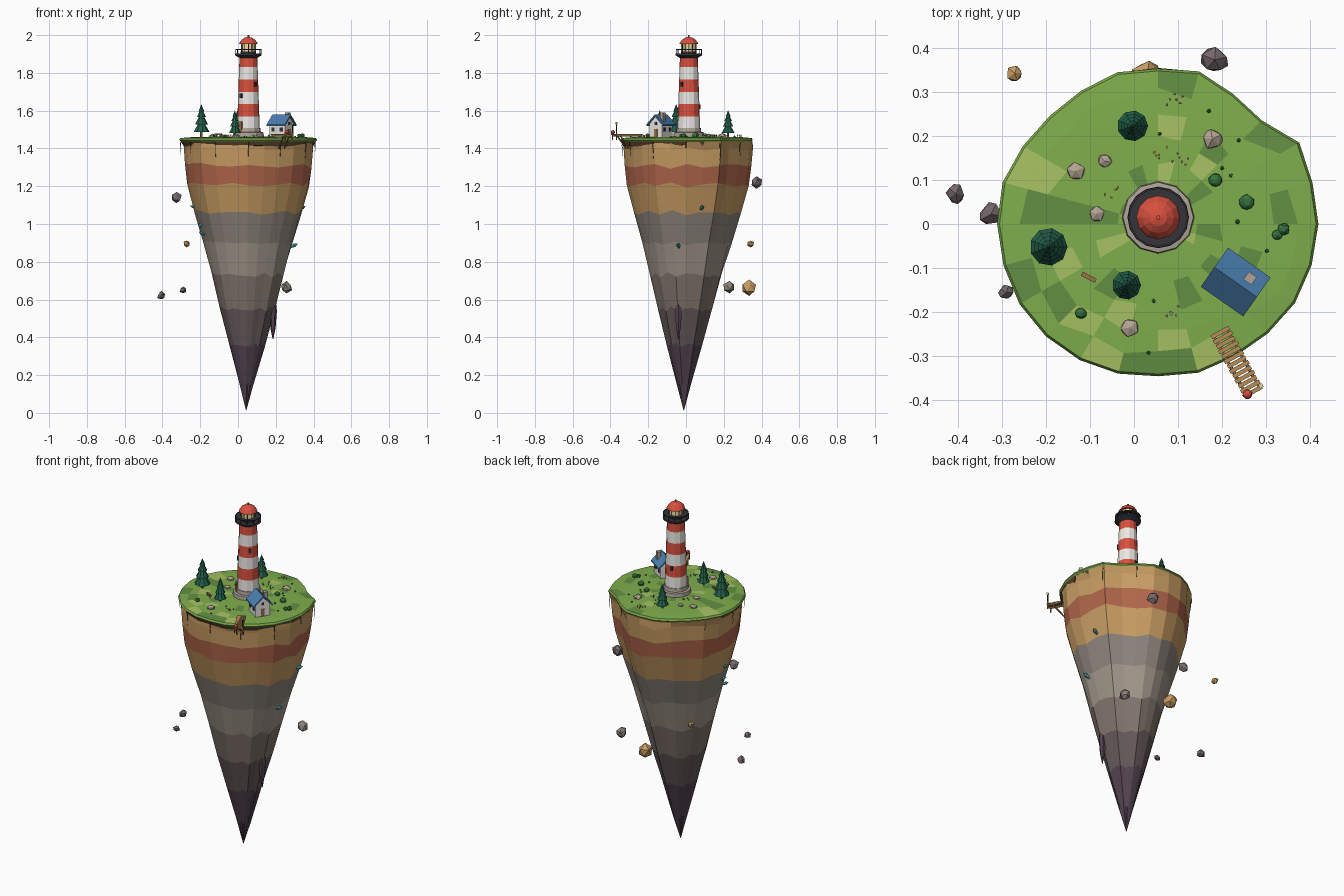
import bpy, bmesh, math, random
from mathutils import Vector, Matrix

if "Cube" in bpy.data.objects:
    bpy.data.objects.remove(bpy.data.objects["Cube"])
random.seed(4)
TAU = math.tau


def mat(name, hexa):
    m = bpy.data.materials.new(name)
    c = [int(hexa[i:i + 2], 16) / 255 for i in (0, 2, 4)]
    m.diffuse_color = [((v + .055) / 1.055) ** 2.4 if v > .04 else v / 12.9 for v in c] + [1]
    m.use_nodes = True
    m.node_tree.nodes["Principled BSDF"].inputs["Base Color"].default_value = m.diffuse_color
    return m


M = {n: mat(n, h) for n, h in dict(
    grass='7FAE4C', grass_light='A6C263', grass_dark='628F43', soil='5E4A32', tan='C79C62', rust='B0664A',
    grey='8E857C', pale='A1968A', taupe='82756D', umber='65585A', plum='52434F', red='D8503E', white='ECE9E4',
    stone='AFA498', dark='33343A', glass='F2DC9A', wood='9A7148', plank='B88C58', blue='4A7FB0', pine='24604A',
    bush='35743F', boulder='B5A594', dark_rock='75686A', teal='4FB3B5', root='4A3A2A', pink='E5A0B5',
    yellow='F0D860').items()}


def build(name, verts, faces, mats, idx=None, loc=(0, 0, 0), rot=0):
    me = bpy.data.meshes.new(name)
    me.from_pydata(verts, [], faces)
    for m in mats:
        me.materials.append(M[m])
    if idx:
        me.polygons.foreach_set('material_index', idx)
    bm = bmesh.new()
    bm.from_mesh(me)
    bmesh.ops.recalc_face_normals(bm, faces=bm.faces)
    bm.to_mesh(me)
    bm.free()
    ob = bpy.data.objects.new(name, me)
    ob.location, ob.rotation_euler.z = loc, rot
    bpy.context.collection.objects.link(ob)
    return ob


def loft(name, rings, mats, pick=None, loc=(0, 0, 0)):
    """Skin rings of points; pick(band, side) gives the material slot."""
    n = len(rings[0])
    verts = [p for r in rings for p in r]
    faces, idx = [], []
    for k in range(len(rings) - 1):
        for i in range(n):
            j = (i + 1) % n
            faces.append((k * n + i, k * n + j, k * n + n + j, k * n + n + i))
            idx.append(pick(k, i) if pick else 0)
    faces += [tuple(range(n)), tuple(range(len(verts) - n, len(verts)))]
    idx += [idx[0], idx[-1]]
    return build(name, verts, faces, mats, idx, loc)


def lathe(name, prof, n, mats, loc=(0, 0, 0), pick=None):
    rings = [[(r * math.cos(TAU * i / n), r * math.sin(TAU * i / n), z) for i in range(n)] for r, z in prof]
    return loft(name, rings, mats, pick, loc)


def extrude(name, section, length, m, loc, rot=0):
    n, h = len(section), length / 2
    verts = [(x, y, z) for x in (-h, h) for y, z in section]
    faces = [(i, (i + 1) % n, n + (i + 1) % n, n + i) for i in range(n)]
    return build(name, verts, faces + [tuple(range(n)), tuple(range(n, 2 * n))], [m], None, loc, rot)


def box(name, size, loc, m, rot=0):
    y, z = size[1] / 2, size[2] / 2
    return extrude(name, [(-y, -z), (y, -z), (y, z), (-y, z)], size[0], m, loc, rot)


def rod(name, a, b, r, m, n=6):
    a, b = Vector(a), Vector(b)
    ob = lathe(name, [(r, 0), (r, (b - a).length)], n, [m], a)
    ob.rotation_euler = (b - a).to_track_quat('Z', 'Y').to_euler()
    return ob


def rock(name, loc, r, m, squash=1, jitter=.22, sub=1):
    bm = bmesh.new()
    bmesh.ops.create_icosphere(bm, subdivisions=sub, radius=r)
    for v in bm.verts:
        v.co *= 1 + random.uniform(-jitter, jitter * .6)
        v.co.z *= squash
    bm.transform(Matrix.Rotation(random.random() * 6, 4, 'Z'))
    me = bpy.data.meshes.new(name)
    bm.to_mesh(me)
    bm.free()
    me.materials.append(M[m])
    ob = bpy.data.objects.new(name, me)
    ob.location = loc
    bpy.context.collection.objects.link(ob)


# island outline: radius every 15 degrees
CX, CY, N = .055, 0, 24
RIM = [.364, .363, .37, .333, .341, .359, .353, .357, .35, .348, .355, .366,
       .366, .364, .364, .361, .357, .352, .346, .35, .348, .352, .359, .361]


def rim(i, s, z, cx=CX, cy=CY):
    a = TAU * i / N
    return (cx + RIM[i] * s * math.cos(a), cy + RIM[i] * s * math.sin(a), z)


# layered rock cone
layers = [(1.437, .355), (1.40, .348), (1.31, .341), (1.21, .328), (1.06, .287), (.90, .239), (.73, .193),
          (.55, .147), (.36, .096), (.15, .038), (.012, .001)]
cols = [random.uniform(-.035, .035) for _ in range(N)]
wave = [random.uniform(-.014, .014) for _ in range(N)]
rings = []
for k, (z, r) in enumerate(layers):
    t = 1 - z / 1.44
    edge = k in (0, len(layers) - 1)
    rings.append([rim(i, r / .355 * (1 + cols[i] * (k > 0)) * .975,
                      z + (0 if edge else wave[(i + k // 3) % N] + random.uniform(-.005, .005)),
                      .055 - .012 * t, .008 - .02 * t) for i in range(N)])
bands = [0, 0, 1, 0, 2, 3, 4, 5, 6, 6]
loft('rock_cone', rings, ['tan', 'rust', 'grey', 'pale', 'taupe', 'umber', 'plum'], lambda k, i: bands[k])

# soil lip and grass cap
loft('soil_lip', [[rim(i, s, z + wave[i] * .5 * (s < .97)) for i in range(N)]
                  for s, z in ((.95, 1.415), (.985, 1.44), (.98, 1.448))], ['soil'])
patch = lambda k, i: 0 if k < 2 else random.choices((0, 1, 2), (78, 11, 11))[0]
loft('grass_cap', [[rim((i) % N, s * (1 + (random.uniform(-.05, .05) if s < .95 else 0)), z) for i in range(N)]
                   for s, z in ((.98, 1.436), (1, 1.444), (.985, 1.455), (.85, 1.459), (.70, 1.461), (.55, 1.462),
                                (.4, 1.463), (.25, 1.464), (.1, 1.465))],
     ['grass', 'grass_light', 'grass_dark'], patch)

# hanging roots
for a in range(0, N, 2):
    cu = bpy.data.curves.new('root', 'CURVE')
    cu.dimensions, cu.bevel_depth, cu.bevel_resolution = '3D', .0025, 0
    sp = cu.splines.new('POLY')
    sp.points.add(4)
    step = random.uniform(.012, .03)
    for q, p in enumerate(sp.points):
        x, y, z = rim(a, .975 + random.uniform(-.012, .012), 1.435 - q * step)
        p.co, p.radius = (x, y, z, 1), 1 - q * .18
    cu.materials.append(M['root'])
    bpy.context.collection.objects.link(bpy.data.objects.new('root', cu))

# side spike and crystals
lathe('side_spike', [(.002, .39), (.014, .45), (.021, .54), (.014, .6), (.002, .625)], 6, ['plum'], (.185, -.04, 0))
for x, y, z, s in ((.293, -.04, .885, 1), (.335, .083, 1.085, 1), (-.19, -.06, .99, 1.1), (-.19, -.09, .95, .8),
                   (-.235, -.02, 1.09, .8)):
    out = Vector((x - CX, y, .12))
    ob = lathe('crystal', [(.006 * s, -.02 * s), (.011 * s, .008 * s), (.001, .025 * s)], 6, ['teal'], (x, y, z))
    ob.rotation_euler = out.to_track_quat('Z', 'Y').to_euler()

# floating rocks
for x, y, z, r, m in ((-.325, .022, 1.14, .028, 'dark_rock'), (-.271, .343, .895, .02, 'tan'),
                      (-.405, .068, .62, .024, 'dark_rock'), (-.29, -.156, .65, .019, 'dark_rock'),
                      (.257, .23, .665, .034, 'grey'), (.183, .373, 1.22, .034, 'dark_rock'),
                      (.03, .335, .66, .041, 'tan')):
    rock('floating_rock', (x, y, z), r, m)

# lighthouse
LX, LY = .055, .015
L = (LX, LY, 0)
lathe('lighthouse_plinth', [(.083, 1.455), (.08, 1.485), (.066, 1.487), (.064, 1.507)], 12, ['stone'], L)
lathe('lighthouse_tower', [(.06 - .0022 * k, 1.505 + .065 * k) for k in range(7)], 12, ['white', 'red'], L,
      lambda k, i: k % 2)
lathe('gallery_deck', [(.048, 1.88), (.07, 1.893), (.07, 1.902), (.04, 1.902)], 16, ['dark'], L)
lathe('lamp_room', [(.038, 1.9), (.038, 1.958)], 12, ['glass'], L)
lathe('lamp_sill', [(.041, 1.9), (.041, 1.912)], 12, ['dark'], L)
lathe('dome', [(.05, 1.952), (.047, 1.96), (.036, 1.975), (.02, 1.986), (.004, 1.99)], 12, ['red'], L)
rod('dome_finial', (LX, LY, 1.985), (LX, LY, 2.0), .005, 'red')
lathe('gallery_rail', [(.065, 1.921), (.069, 1.921), (.069, 1.926), (.065, 1.926), (.065, 1.921)], 16, ['dark'],
      L).data.polygons
for i in range(12):
    c, s = math.cos(TAU * i / 12), math.sin(TAU * i / 12)
    rod('rail_post', (LX + .067 * c, LY + .067 * s, 1.9), (LX + .067 * c, LY + .067 * s, 1.925), .002, 'dark', 4)
    rod('lamp_mullion', (LX + .038 * c, LY + .038 * s, 1.9), (LX + .038 * c, LY + .038 * s, 1.957), .0022, 'dark', 4)
for deg, z, r, w, h, m in ((225, 1.515, .06, .026, .055, 'wood'), (225, 1.68, .053, .014, .024, 'dark'),
                           (-45, 1.74, .051, .014, .024, 'dark'), (100, 1.62, .055, .014, .024, 'dark')):
    a = math.radians(deg)
    box('tower_opening', (.012, w, h), (LX + r * math.cos(a), LY + r * math.sin(a), z), m, a)

# cottage
H, HR = Vector((.231, -.132, 1.46)), math.radians(-35)


def house(x, y, z):
    return H + Matrix.Rotation(HR, 3, 'Z') @ Vector((x, y, z))


extrude('cottage_walls', [(-.041, -.005), (.041, -.005), (.041, .07), (0, .11), (-.041, .07)], .098, 'white', H, HR)
extrude('cottage_roof', [(-.054, .058), (0, .11), (.054, .058), (.054, .067), (0, .12), (-.054, .067)], .118,
        'blue', H, HR)
box('chimney', (.022, .022, .05), house(.022, .026, .105), 'stone', HR)
box('cottage_door', (.006, .02, .042), house(.049, 0, .022), 'wood', HR)
for x in (-.025, .025):
    for y in (-.041, .041):
        box('cottage_window', (.018, .005, .02), house(x, y, .04), 'dark', HR)
box('gable_window', (.005, .014, .014), house(.049, 0, .072), 'dark', HR)

# pier
P, PR = Vector((.194, -.243, 1.474)), math.radians(-61)


def pier(x, y, z):
    return P + Matrix.Rotation(PR, 3, 'Z') @ Vector((x, y, z))


for k in range(13):
    box('pier_plank', (.0095, .046 + .003 * (k % 2), .005), pier(.004 + k * .0128, 0, 0), 'plank', PR)
for s in (-1, 1):
    box('pier_beam', (.16, .006, .008), pier(.08, s * .017, -.006), 'wood', PR)
    rod('pier_brace', pier(.13, s * .017, -.006), pier(.075, s * .017, -.075), .004, 'wood')
    rod('pier_post', pier(.155, s * .022, -.03), pier(.155, s * .022, .016), .004, 'wood')
rod('lamp_post', pier(.155, .022, 0), pier(.155, .022, .055), .003, 'dark')
box('pier_lamp', (.009, .009, .012), pier(.155, .022, .06), 'glass', PR)
rock('buoy', pier(.157, -.014, .012), .011, 'red', 1, 0, 2)

# pines
for x, y, r, h in ((-.194, -.052, .043, .17), (-.003, .223, .035, .138), (-.017, -.139, .033, .138)):
    rod('pine_trunk', (x, y, 1.455), (x, y, 1.46 + h * .3), r * .16, 'wood')
    lathe('pine_crown', [(.004, h * .2), (r, h * .16), (r * .42, h * .42), (r * .8, h * .4), (r * .32, h * .64),
                         (r * .58, h * .62), (r * .2, h * .82), (r * .36, h * .8), (.0005, h * 1.02)],
          9, ['pine'], (x, y, 1.46))

# bushes, boulders, log, flowers
for x, y, r in ((.256, .05, .017), (.185, .1, .015), (.34, -.012, .014), (.325, -.025, .012), (-.12, -.203, .013),
                (.17, .257, .005), (.238, .19, .005), (.2, .127, .005), (.235, .005, .006), (.302, -.061, .005),
                (.045, -.175, .005), (.033, -.293, .005), (.058, .205, .005), (.22, .11, .005)):
    rock('bush', (x, y, 1.461 + r * .5), r, 'bush', .9, .12, 2 if r > .01 else 1)
for x, y, r in ((-.133, .12, .023), (-.067, .143, .018), (-.085, .023, .019), (.178, .193, .027), (-.01, -.236, .024)):
    rock('boulder', (x, y, 1.463), r, 'boulder', .65)
box('log_bench', (.036, .01, .008), (-.103, -.121, 1.475), 'wood', math.radians(-28))
for s in (-.011, .011):
    box('bench_leg', (.005, .008, .014), (-.103 + s, -.121 - s * .53, 1.466), 'wood', math.radians(-28))
for x, y, m in ((.09, .285, 'pink'), (.06, .16, 'yellow'), (.105, .15, 'pink'), (-.05, .07, 'yellow'),
                (.083, -.2, 'white')):
    for _ in range(6):
        fx, fy = x + random.uniform(-.02, .02), y + random.uniform(-.015, .015)
        rod('flower_stem', (fx, fy, 1.46), (fx, fy, 1.47), .001, 'bush', 3)
        rock('flower', (fx, fy, 1.471), .003, m, .7, 0)
